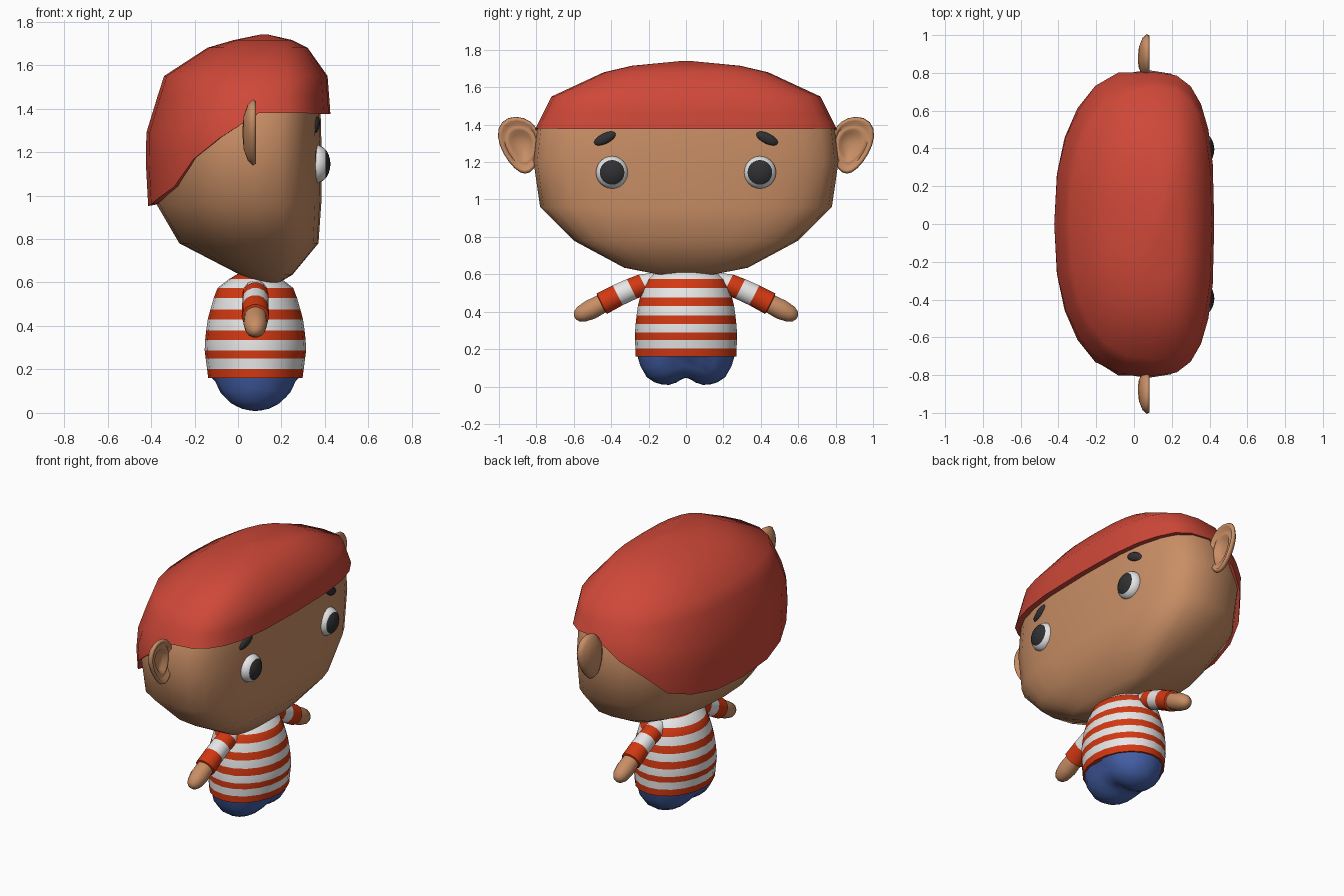
import bpy, bmesh, math
from math import sin, cos, pi, radians
from mathutils import Vector

if "Cube" in bpy.data.objects:
    bpy.data.objects.remove(bpy.data.objects["Cube"])


def material(name, r, g, b):
    m = bpy.data.materials.new(name)
    m.use_nodes = True
    m.diffuse_color = (r, g, b, 1)
    bsdf = m.node_tree.nodes["Principled BSDF"]
    bsdf.inputs["Base Color"].default_value = (r, g, b, 1)
    bsdf.inputs["Roughness"].default_value = 0.8
    return m


SKIN = material("skin", 0.58, 0.27, 0.13)
HAIR = material("red_hair", 0.62, 0.065, 0.04)
RED = material("stripe_red", 0.65, 0.04, 0.006)
WHITE = material("white", 0.8, 0.8, 0.8)
BLUE = material("blue_shorts", 0.06, 0.12, 0.4)
BLACK = material("black", 0.03, 0.03, 0.033)


def lerp_table(table, t):
    """Piecewise linear lookup; each row is a key followed by its values."""
    if t <= table[0][0]:
        return table[0][1:]
    for a, b in zip(table, table[1:]):
        if t <= b[0]:
            f = (t - a[0]) / (b[0] - a[0])
            return [p + (q - p) * f for p, q in zip(a[1:], b[1:])]
    return table[-1][1:]


def loft(name, rings, mats, band_mats=None, angle=60):
    """Skin a closed, capped surface over rings; one material index per band."""
    bm = bmesh.new()
    rows = [[bm.verts.new(p) for p in ring] for ring in rings]
    n = len(rows[0])
    for k, (a, b) in enumerate(zip(rows, rows[1:])):
        for i in range(n):
            j = (i + 1) % n
            f = bm.faces.new((a[i], a[j], b[j], b[i]))
            f.material_index = band_mats[k] if band_mats else 0
    bm.faces.new(rows[0]).material_index = band_mats[0] if band_mats else 0
    bm.faces.new(rows[-1]).material_index = band_mats[-1] if band_mats else 0
    bmesh.ops.recalc_face_normals(bm, faces=bm.faces)
    me = bpy.data.meshes.new(name)
    bm.to_mesh(me)
    bm.free()
    ob = bpy.data.objects.new(name, me)
    bpy.context.collection.objects.link(ob)
    for m in mats:
        me.materials.append(m)
    for o in bpy.context.selected_objects:
        o.select_set(False)
    bpy.context.view_layer.objects.active = ob
    ob.select_set(True)
    bpy.ops.object.shade_smooth_by_angle(angle=radians(angle))
    return ob


def angles(n):
    return [2 * pi * i / n for i in range(n)]


def skull_point(table, a, z, grow=1.0):
    """Rounded-box section with a flatter face (+x) than back."""
    front, back, half = lerp_table(table, z)
    mid = back + 0.6 * (front - back)
    c, s = cos(a), sin(a)
    e = 2 / (2.9 if c > 0 else 2.4)
    rx = front - mid if c > 0 else mid - back
    return Vector((mid + math.copysign(abs(c) ** e, c) * rx * grow,
                   math.copysign(abs(s) ** e, s) * half * grow, z))


# Head: height, face x, back x, half width
head_table = [
    (0.60, 0.19, 0.09, 0.15), (0.635, 0.25, 0.01, 0.33),
    (0.78, 0.37, -0.27, 0.60), (0.96, 0.383, -0.375, 0.78),
    (1.20, 0.385, -0.395, 0.815), (1.38, 0.38, -0.37, 0.795),
    (1.53, 0.36, -0.30, 0.69), (1.65, 0.27, -0.10, 0.40)]
loft("head", [[skull_point(head_table, a, row[0]) for a in angles(24)]
              for row in head_table], [SKIN])

# Hair: cap whose lower edge drops towards the nape
hair_table = [
    (0.93, 0.40, -0.412, 0.80), (1.26, 0.42, -0.43, 0.825),
    (1.38, 0.425, -0.395, 0.805), (1.55, 0.412, -0.34, 0.72),
    (1.68, 0.32, -0.14, 0.44), (1.715, 0.25, -0.02, 0.29),
    (1.74, 0.14, 0.10, 0.03)]
edge = [(-0.41, 0.95), (-0.28, 1.05), (-0.2, 1.17), (0.0, 1.33),
        (0.06, 1.38), (0.42, 1.375)]


def hairline(a):
    z = 0.94
    while z < lerp_table(edge, skull_point(hair_table, a, z).x)[0]:
        z += 0.004
    return z


cols = angles(24)
low = [hairline(a) for a in cols]
hair_rings = [[skull_point(hair_table, a, z + 0.01, 0.88) for a, z in zip(cols, low)],
              [skull_point(hair_table, a, z) for a, z in zip(cols, low)]]
for f in (0.33, 0.66):
    hair_rings.append([skull_point(hair_table, a, z + (1.46 - z) * f)
                       for a, z in zip(cols, low)])
for z in (1.46, 1.55, 1.68, 1.715, 1.74):
    hair_rings.append([skull_point(hair_table, a, z) for a in cols])
loft("hair", hair_rings, [HAIR])

# Shirt: height, half depth, half width, with bands between stripe edges
shirt_table = [
    (0.16, 0.217, 0.27), (0.3, 0.235, 0.273), (0.42, 0.222, 0.26),
    (0.52, 0.195, 0.235), (0.58, 0.172, 0.205), (0.61, 0.13, 0.17),
    (0.64, 0.08, 0.12)]
bands = [0.16, 0.203, 0.25, 0.288, 0.335, 0.38, 0.43, 0.475, 0.528, 0.575, 0.615, 0.64]
rings = []
for z in bands:
    rx, ry = lerp_table(shirt_table, z)
    rings.append([(0.08 + rx * cos(a), ry * sin(a), z) for a in angles(20)])
loft("striped_shirt", rings, [RED, WHITE], [k % 2 for k in range(len(bands) - 1)])


# Shorts: shallow bowl with two leg bulges
def shorts_point(a, t):
    u, v = t * cos(a), t * sin(a)
    depth = 0.165 * max(0, 1 - 1.2 * u * u - v ** 4) ** 0.6
    depth -= 0.045 * math.exp(-(v / 0.22) ** 2) * (1 - t)
    return (0.08 + 0.21 * u, 0.262 * v, 0.17 - depth * min(1, (1 - t) * 12))


loft("shorts", [[shorts_point(a, t) for a in angles(20)]
                for t in (1, 0.93, 0.8, 0.65, 0.5, 0.35, 0.2, 0.05)], [BLUE])

# Arm: y, z, radius, material of the band that follows
SLEEVE = [
    (0.15, 0.56, 0.055, 1), (0.225, 0.547, 0.06, 0), (0.29, 0.522, 0.06, 1),
    (0.365, 0.488, 0.061, 0), (0.45, 0.443, 0.063, 0), (0.453, 0.441, 0.052, 2),
    (0.51, 0.411, 0.055, 2), (0.56, 0.387, 0.046, 2), (0.585, 0.375, 0.03, 2),
    (0.595, 0.37, 0.01, 2)]

for s, side in ((1, "left"), (-1, "right")):
    d = Vector((0, 0.89, -0.45))
    up = Vector((0, 0.45, 0.89))
    rings = []
    for y, z, r, _ in SLEEVE:
        ring = [Vector((0.08 + r * cos(a), y, z)) + up * r * sin(a) for a in angles(14)]
        rings.append([(p.x, p.y * s, p.z) for p in ring])
    loft(side + "_arm", rings, [RED, WHITE, SKIN], [row[3] for row in SLEEVE[:-1]])

    # Ear: domed back, rolled rim and hollow front
    rings = []
    for k, x in ((0.05, 0.02), (0.5, 0.026), (0.85, 0.045), (1, 0.068), (0.95, 0.082),
                 (0.86, 0.082), (0.76, 0.062), (0.64, 0.068), (0.54, 0.066),
                 (0.42, 0.044), (0.05, 0.042)):
        rings.append([(x, s * (0.87 + 0.015 * k + k * (0.11 * cos(a) * (1 + 0.25 * sin(a))
                                                       + 0.025 * sin(a))),
                       1.29 + 0.152 * k * sin(a)) for a in angles(20)])
    loft(side + "_ear", rings, [SKIN], angle=80)

    # Eye: flattened ball, the pupil is its front cap
    polar = [0.05, 0.25, 0.5, 0.72, 0.848, 1.1, 1.4, 1.75, 2.2, 2.7, 3.1]
    loft(side + "_eye",
         [[(0.36 + 0.065 * cos(p), s * 0.395 + 0.088 * sin(p) * cos(a),
            1.145 + 0.088 * sin(p) * sin(a)) for a in angles(24)] for p in polar],
         [WHITE, BLACK], [1 if p < 0.8 else 0 for p in polar[:-1]])

    # Eyebrow
    brow = loft(side + "_eyebrow",
                [[(0.018 * cos(p), 0.066 * sin(p) * cos(a), 0.029 * sin(p) * sin(a))
                  for a in angles(16)] for p in (0.05, 0.5, 1, 1.57, 2.1, 2.6, 3.09)],
                [BLACK])
    brow.location = (0.358, s * 0.435, 1.325)
    brow.rotation_euler = (radians(-26) * s, 0, radians(8) * s)
